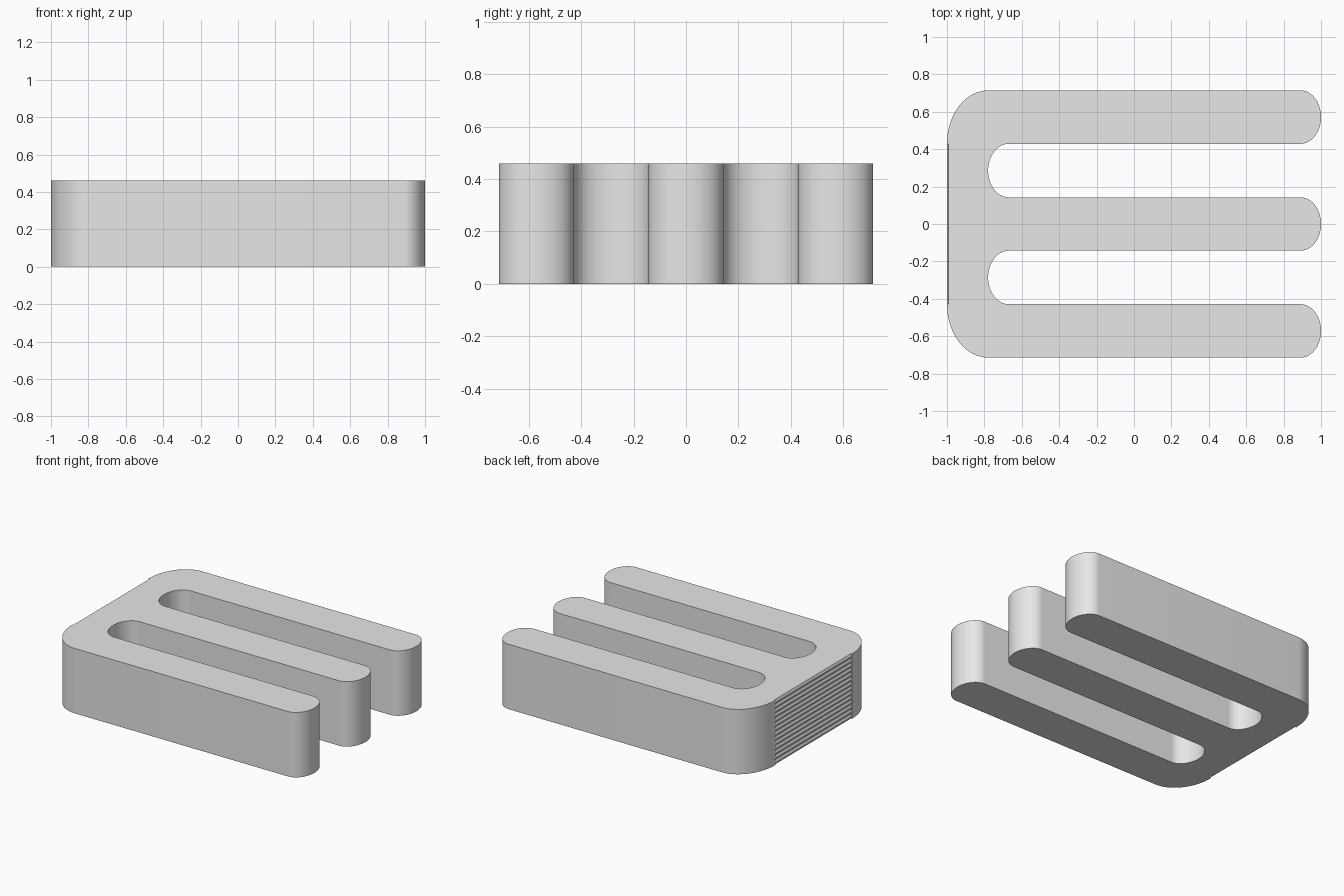
import bpy, bmesh, math

if "Cube" in bpy.data.objects:
    bpy.data.objects.remove(bpy.data.objects["Cube"])

HEIGHT = 0.46
W = 2 / 7            # width of each arm and slot
DEPTH = 0.008        # depth of the ridges on the back wall
TEETH = 14

grey = bpy.data.materials.new("plain grey")
grey.diffuse_color = (0.8, 0.8, 0.8, 1)
grey.use_nodes = True
grey.node_tree.nodes["Principled BSDF"].inputs["Base Color"].default_value = grey.diffuse_color


def arc(cx, cy, rx, ry, a0, a1, steps):
    """Points along an elliptical arc, angles in degrees."""
    angles = [math.radians(a0 + (a1 - a0) * i / steps) for i in range(steps + 1)]
    return [(cx + rx * math.cos(a), cy + ry * math.sin(a)) for a in angles]


def extrude(name, points, offset):
    """Closed profile swept along an offset into a solid."""
    bm = bmesh.new()
    face = bm.faces.new([bm.verts.new(p) for p in points])
    new = bmesh.ops.extrude_face_region(bm, geom=[face])["geom"]
    verts = [g for g in new if isinstance(g, bmesh.types.BMVert)]
    bmesh.ops.translate(bm, verts=verts, vec=offset)
    bmesh.ops.recalc_face_normals(bm, faces=bm.faces)
    mesh = bpy.data.meshes.new(name)
    bm.to_mesh(mesh)
    bm.free()
    mesh.materials.append(grey)
    obj = bpy.data.objects.new(name, mesh)
    bpy.context.collection.objects.link(obj)
    return obj


# Three-armed body: rounded back corners, arm tips and slot ends
outline = arc(-0.78, -1.5 * W, 0.22, W, 180, 270, 20)
for i in (-1, 0, 1):
    outline += arc(0.89, 2 * i * W, 0.11, W / 2, -90, 90, 32)
    if i < 1:
        outline += arc(-0.67, (2 * i + 1) * W, 0.11, W / 2, 270, 90, 32)
outline += arc(-0.78, 1.5 * W, 0.22, W, 90, 180, 20)
# Shallow recess in the back wall that holds the ridges
outline += [(-1 + DEPTH, 1.5 * W), (-1 + DEPTH, -1.5 * W)]
body = extrude("three_armed_body", [(x, y, 0) for x, y in outline], (0, 0, HEIGHT))

bpy.context.view_layer.objects.active = body
body.select_set(True)
bpy.ops.object.shade_smooth_by_angle(angle=math.radians(30))

# Fine horizontal ridges across the back wall
zigzag = [(-1 + (DEPTH if i % 2 == 0 else 0), -1.5 * W, HEIGHT * i / (2 * TEETH))
          for i in range(2 * TEETH + 1)]
inner = -1 + 2 * DEPTH
profile = zigzag + [(inner, -1.5 * W, HEIGHT), (inner, -1.5 * W, 0)]
extrude("back_ridges", profile, (0, 3 * W, 0))
